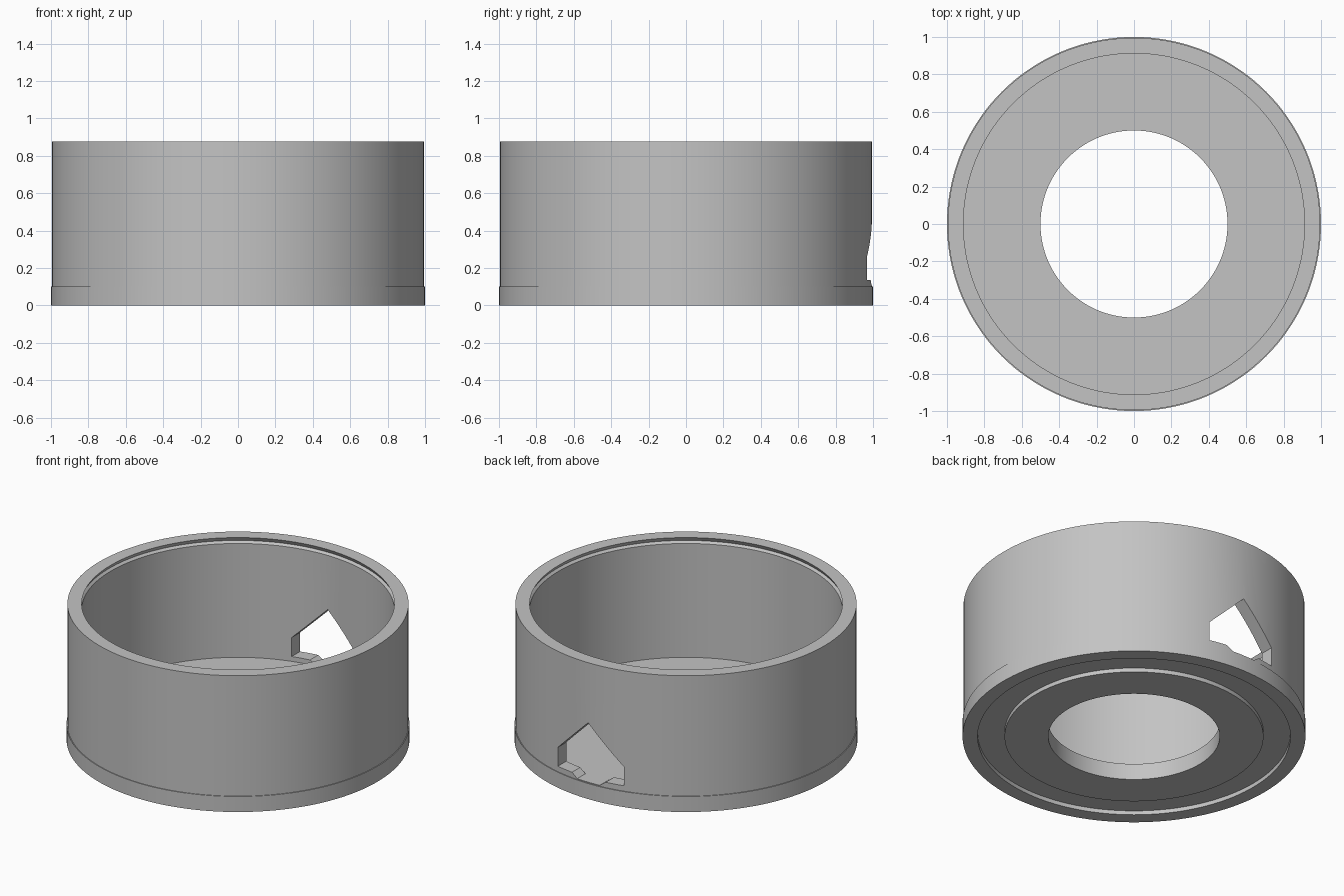
import bpy, bmesh, math

SEGMENTS = 144

cube = bpy.data.objects.get("Cube")
if cube:
    bpy.data.objects.remove(cube)

grey = bpy.data.materials.new("light grey")
grey.use_nodes = True
colour = (0.55, 0.55, 0.55, 1)
grey.diffuse_color = colour
grey.node_tree.nodes["Principled BSDF"].inputs["Base Color"].default_value = colour


def add_object(name, bm):
    bmesh.ops.recalc_face_normals(bm, faces=bm.faces)
    mesh = bpy.data.meshes.new(name)
    bm.to_mesh(mesh)
    bm.free()
    mesh.materials.append(grey)
    obj = bpy.data.objects.new(name, mesh)
    bpy.context.collection.objects.link(obj)
    return obj


def lathe(name, profile):
    """Revolve a closed (radius, height) profile around z."""
    bm = bmesh.new()
    rings = []
    for i in range(SEGMENTS):
        a = 2 * math.pi * i / SEGMENTS
        rings.append([bm.verts.new((r * math.cos(a), r * math.sin(a), z)) for r, z in profile])
    n = len(profile)
    for i, ring in enumerate(rings):
        after = rings[(i + 1) % SEGMENTS]
        for j in range(n):
            k = (j + 1) % n
            bm.faces.new((ring[j], after[j], after[k], ring[k]))
    return add_object(name, bm)


def prism(name, outline, y0, y1):
    """Extrude an (x, z) outline along y."""
    bm = bmesh.new()
    face = bm.faces.new([bm.verts.new((x, y0, z)) for x, z in outline])
    moved = bmesh.ops.extrude_face_region(bm, geom=[face])["geom"]
    verts = [v for v in moved if isinstance(v, bmesh.types.BMVert)]
    bmesh.ops.translate(bm, verts=verts, vec=(0, y1 - y0, 0))
    return add_object(name, bm)


# Open cup: holed floor with a ring channel underneath, stepped wall, snap groove at the rim
height, floor_z, step_z, channel_z = 0.875, 0.104, 0.1, 0.026
hole_r, hub_r, inner_r, wall_r, base_r = 0.5, 0.755, 0.912, 0.995, 1.0
housing = lathe("ring_housing", [
    (hole_r, 0), (hub_r, 0), (hub_r, channel_z), (inner_r, channel_z), (inner_r, 0),
    (base_r, 0), (base_r, step_z), (wall_r, step_z), (wall_r, height),
    (inner_r, height), (0.926, 0.85), (inner_r, 0.837),
    (inner_r, floor_z), (hole_r, floor_z),
])

# Gabled window through the back wall, with a dip in its sill
right_half = [(0.08, 0.106), (0.12, 0.135), (0.235, 0.135), (0.235, 0.257)]
left_half = [(-x, z) for x, z in reversed(right_half)]
cutter = prism("window_cutter", right_half + [(0, 0.488)] + left_half, 0.8, 1.1)
cutter.hide_render = True

cut = housing.modifiers.new("window", "BOOLEAN")
cut.operation = "DIFFERENCE"
cut.solver = "EXACT"
cut.object = cutter
bpy.ops.object.select_all(action="DESELECT")
housing.select_set(True)
bpy.context.view_layer.objects.active = housing
bpy.ops.object.modifier_apply(modifier=cut.name)
bpy.data.objects.remove(cutter)
bpy.ops.object.shade_smooth_by_angle(angle=math.radians(25))
